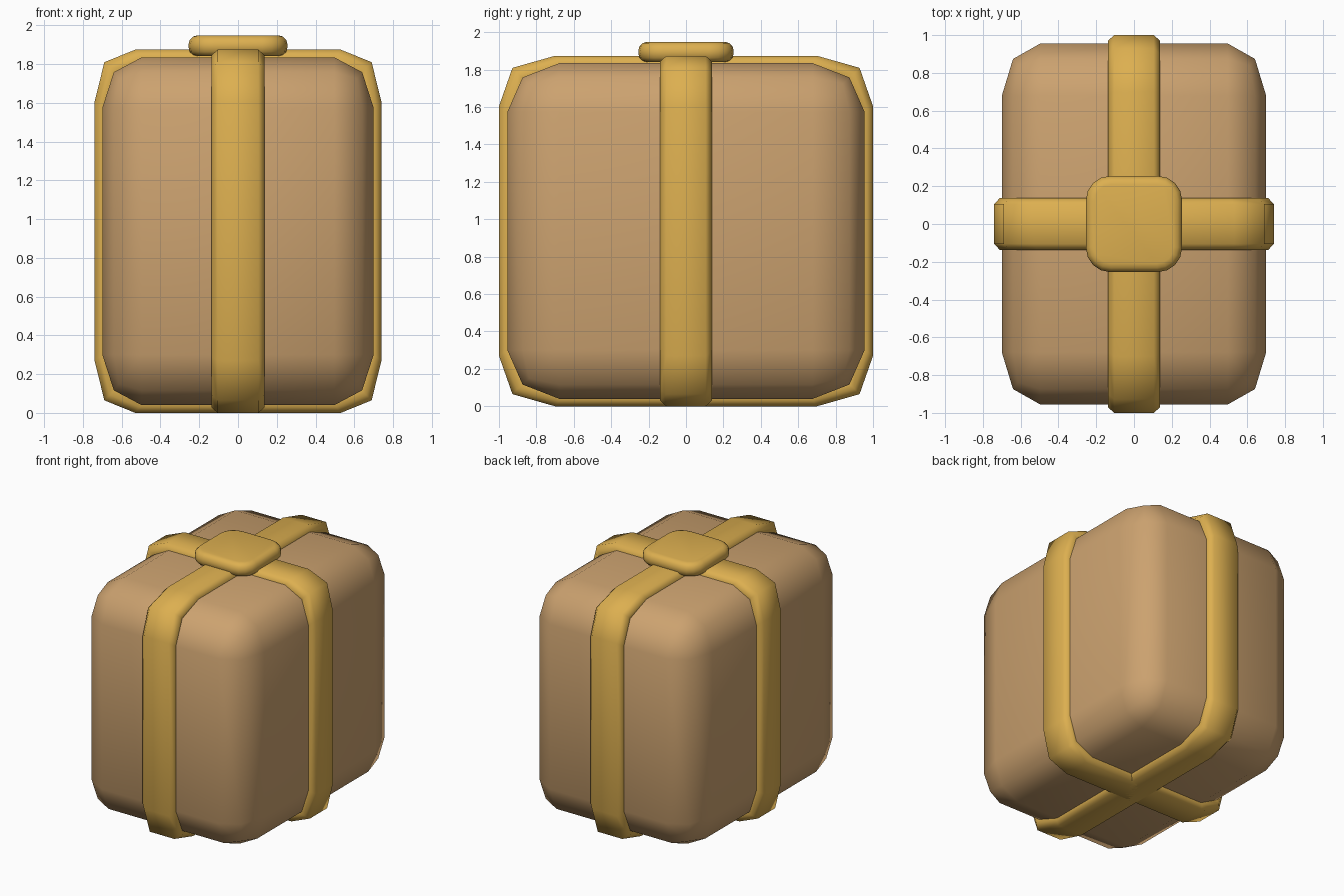
import bpy, bmesh
from mathutils import Vector

cube = bpy.data.objects.get("Cube")
if cube:
    bpy.data.objects.remove(cube)


def make_material(name, rgb):
    mat = bpy.data.materials.new(name)
    mat.use_nodes = True
    mat.diffuse_color = (*rgb, 1)
    mat.node_tree.nodes["Principled BSDF"].inputs["Base Color"].default_value = (*rgb, 1)
    return mat


tan = make_material("tan wrapping", (0.60, 0.36, 0.16))
gold = make_material("gold ribbon", (0.72, 0.43, 0.08))
MID_Z = 0.937


def finish(bm, name, mat):
    bmesh.ops.recalc_face_normals(bm, faces=bm.faces)
    mesh = bpy.data.meshes.new(name)
    bm.to_mesh(mesh)
    bm.free()
    mesh.materials.append(mat)
    mesh.shade_smooth()
    obj = bpy.data.objects.new(name, mesh)
    bpy.context.scene.collection.objects.link(obj)
    return obj


def bevel(bm, edges, offset, segments):
    bmesh.ops.bevel(bm, geom=edges, offset=offset, segments=segments,
                    profile=0.5, affect='EDGES', clamp_overlap=True)


# Box: evenly rounded cube, then stretched so the rounding follows each side
bm = bmesh.new()
bmesh.ops.create_cube(bm, size=2)
bevel(bm, bm.edges[:], 0.29, 2)
bmesh.ops.scale(bm, vec=(0.70, 0.955, 0.897), verts=bm.verts)
box = finish(bm, "gift_box", tan)
box.location.z = MID_Z


# Ribbon: a bevelled strip swept round a chamfered loop
def ribbon(name, half, corner, along_x):
    half_z, corner_z = MID_Z, 0.27
    quarter = [(half, half_z - corner_z),
               (half - 0.24 * corner, half_z - 0.24 * corner_z),
               (half - corner, half_z)]
    loop = []
    for sx, sz in ((1, 1), (-1, 1), (-1, -1), (1, -1)):
        pts = [(sx * u, sz * z) for u, z in quarter]
        loop += pts if sx * sz > 0 else pts[::-1]
    side = [(0.105, 0), (0.138, 0.03), (0.130, 0.09)]
    section = side + [(-w, d) for w, d in reversed(side)]
    bm = bmesh.new()
    rings = []
    for u, z in loop:
        ring = []
        for w, d in section:
            a, b = u * (1 - d / half), z * (1 - d / half_z)
            ring.append(bm.verts.new((a, w, b) if along_x else (w, a, b)))
        rings.append(ring)
    for i, ring in enumerate(rings):
        after = rings[(i + 1) % len(rings)]
        for j in range(len(ring)):
            k = (j + 1) % len(ring)
            bm.faces.new((ring[j], ring[k], after[k], after[j]))
    finish(bm, name, gold).location.z = MID_Z


ribbon("long_ribbon", 1.0, 0.30, False)
ribbon("cross_ribbon", 0.74, 0.21, True)

# Knot: flat pad with rounded corners and a soft rim
bm = bmesh.new()
bmesh.ops.create_cube(bm, size=1)
bmesh.ops.scale(bm, vec=(0.51, 0.51, 0.108), verts=bm.verts)
upright = [e for e in bm.edges if abs(e.verts[0].co.z - e.verts[1].co.z) > 0.05]
bevel(bm, upright, 0.13, 4)
rim = [e for e in bm.edges if abs(e.verts[0].co.z - e.verts[1].co.z) < 0.01]
bevel(bm, rim, 0.046, 3)
knot = finish(bm, "ribbon_knot", gold)
knot.location = Vector((0, 0, 1.894))
